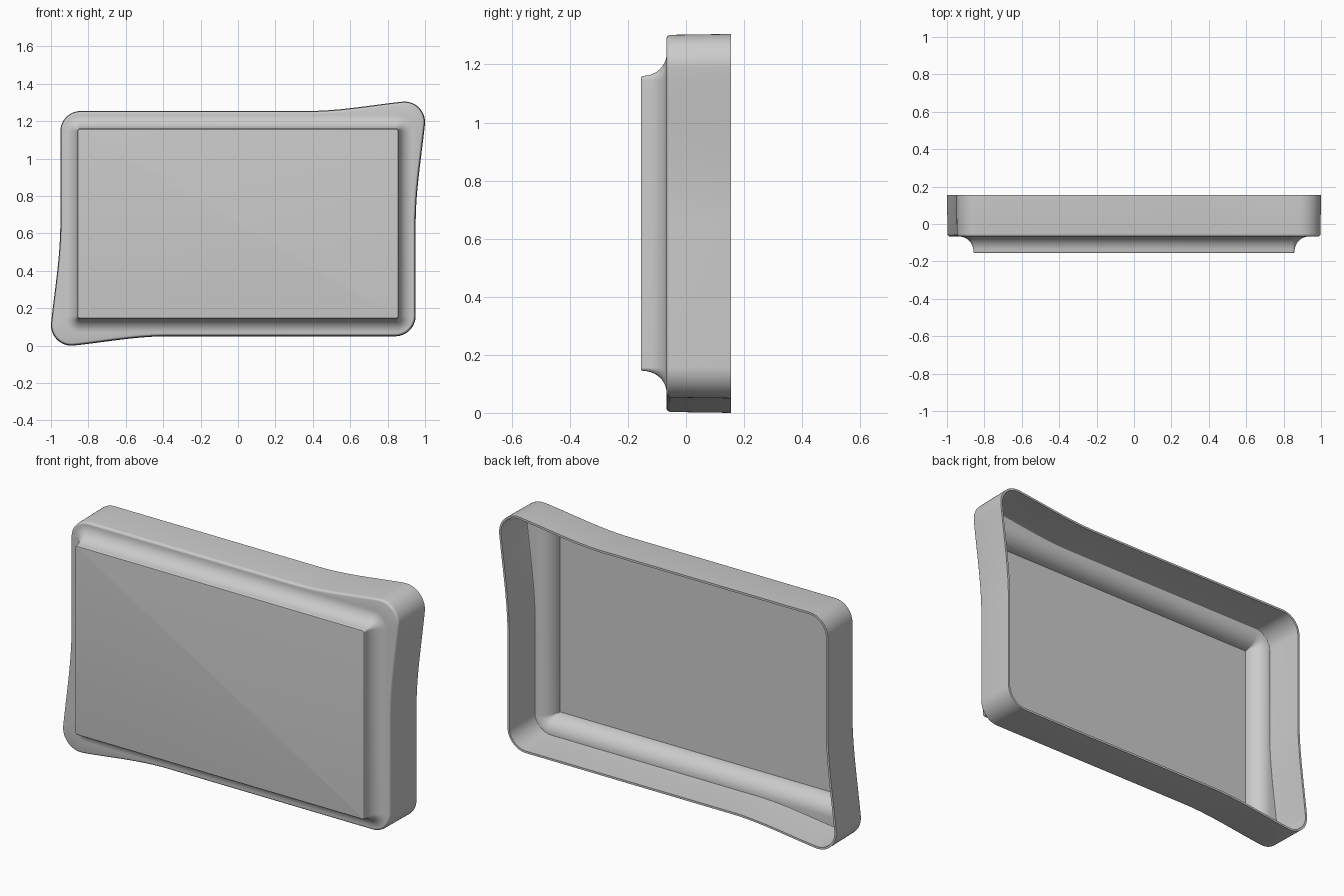
import bpy, bmesh, math

if "Cube" in bpy.data.objects:
    bpy.data.objects.remove(bpy.data.objects["Cube"])

CZ = 0.6525                      # height of the centre of the tray
HW, HH, R = 0.95, 0.6025, 0.11   # half width, half height, corner radius
FLARE = 0.05                     # how far two opposite corners swing out


def hermite(p, tp, q, tq, n):
    pts = []
    for i in range(n):
        t = i / n
        a, b = 2*t**3 - 3*t*t + 1, t**3 - 2*t*t + t
        c, d = 3*t*t - 2*t**3, t**3 - t*t
        pts.append(tuple(a*p[k] + b*tp[k] + c*q[k] + d*tq[k] for k in (0, 1)))
    return pts


def arc(cx, cz, r, a0, a1, n=14):
    angs = [math.radians(a0 + (a1 - a0) * i / n) for i in range(n + 1)]
    return [(cx + r*math.cos(a), cz + r*math.sin(a)) for a in angs]


def outline(hw, hh, r, flare):
    """Closed loop: half of it is built, the rest is its 180 degree turn."""
    tilt = 6 if flare else 0
    s = math.tan(math.radians(tilt))
    corner = arc(hw - r + flare, hh - r + flare, r, -tilt, 90 + tilt)
    side, top = (hw, 0.0), (0.38, hh)
    ls, lt = corner[0][1] - side[1], corner[-1][0] - top[0]
    half = hermite(side, (0, ls), corner[0], (s*ls, ls), 12)
    half += corner
    half += hermite(corner[-1], (-lt, -s*lt), top, (-lt, 0), 12)[1:]
    half.append(top)
    half += arc(-hw + r, hh - r, r, 90, 180)
    return half + [(-x, -z) for x, z in half]


# Rings from the open back rim to the front panel
rings = []
for y, d in ((0.155, 0), (-0.052, 0.003), (-0.058, 0.004),
             (-0.063, 0.007), (-0.066, 0.011), (-0.067, 0.014)):
    rings.append((y, outline(HW - d, HH - d, R - d, FLARE)))

# Concave cove between flange and raised panel
PW, PH, PR = 0.858, 0.508, 0.012
for i in range(11):
    a = math.radians(90 * i / 10)
    o = 0.076 * (1 - math.sin(a))
    y = -0.148 + 0.081 * math.cos(a)
    rings.append((y, outline(PW + o, PH + o, PR + o, 0)))

# Small rounded edge of the panel
for y, d in ((-0.152, 0.001), (-0.1545, 0.0035), (-0.155, 0.007)):
    rings.append((y, outline(PW - d, PH - d, PR - d, 0)))

bm = bmesh.new()
loops = [[bm.verts.new((x, y, z + CZ)) for x, z in pts] for y, pts in rings]
for a, b in zip(loops, loops[1:]):
    n = len(a)
    for j in range(n):
        k = (j + 1) % n
        bm.faces.new((a[j], a[k], b[k], b[j]))
bm.faces.new(loops[-1])          # flat front panel
mesh = bpy.data.meshes.new("tray_shell")
bm.to_mesh(mesh)
bm.free()

shell = bpy.data.objects.new("tray_shell", mesh)
bpy.context.collection.objects.link(shell)
bpy.context.view_layer.objects.active = shell
shell.select_set(True)

# Thin wall, grown inwards
wall = shell.modifiers.new("wall", 'SOLIDIFY')
wall.thickness = 0.011
wall.offset = -1
bpy.ops.object.modifier_apply(modifier="wall")
bpy.ops.object.shade_smooth_by_angle(angle=math.radians(35))
